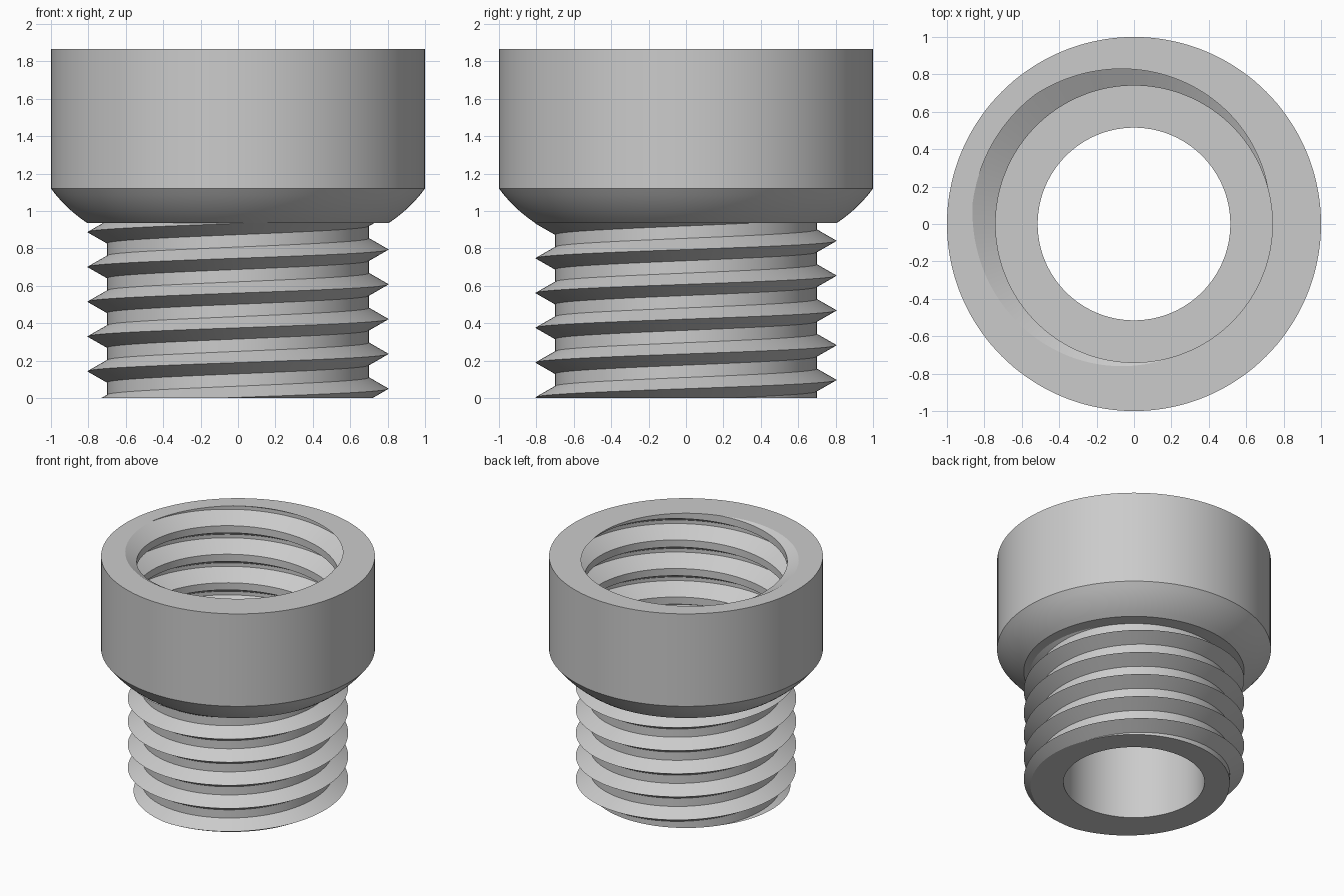
import bpy
import bmesh
import math

if "Cube" in bpy.data.objects:
    bpy.data.objects.remove(bpy.data.objects["Cube"], do_unlink=True)

SEGMENTS = 144
BORE = 0.515          # radius of the through hole
COLLAR = 0.935        # height of the underside of the head
SHOULDER = 1.12       # top of the chamfer, also the socket floor
TOP = 1.865

grey = bpy.data.materials.new("plain_grey")
grey.use_nodes = True
grey.diffuse_color = (0.6, 0.6, 0.6, 1)
grey.node_tree.nodes["Principled BSDF"].inputs["Base Color"].default_value = (0.6, 0.6, 0.6, 1)


def thread(angle, low, high, start, pitch, root, tip, flat, base):
    """Profile points (r, z) of a right-hand thread at one angle, cut at low and high.
    flat and base are half widths of the ridge at its tip and its root."""
    centre = start + pitch * angle / math.tau

    def radius(z):
        t = abs((z - centre + pitch / 2) % pitch - pitch / 2)
        s = min(max((t - flat) / (base - flat), 0), 1)
        return tip + (root - tip) * s

    points = [(radius(low), low)]
    first = math.floor((low - start) / pitch) - 2
    last = math.ceil((high - start) / pitch) + 2
    for turn in range(first, last):
        for offset in (-base, -flat, flat, base):
            z = min(max(centre + turn * pitch + offset, low), high)
            points.append((radius(z), z))
    return points + [(radius(high), high)]


def outer_thread(angle):
    return thread(angle, 0, COLLAR, start=0.05, pitch=0.186,
                  root=0.70, tip=0.805, flat=0, base=0.06)


def socket_thread(angle):
    pitch = 0.23
    return thread(angle, SHOULDER, TOP, start=TOP - pitch * 150 / 360, pitch=pitch,
                  root=0.74, tip=0.87, flat=pitch / 16, base=pitch * 3 / 8)


def stem_column(angle):
    return [(BORE, COLLAR), (BORE, 0)] + outer_thread(angle)


def chamfer(steps=6):
    # slightly bulged slope from the collar to the full head radius
    points = []
    for i in range(steps + 1):
        t = i / steps
        bulge = 0.034 * t * (1 - t)
        points.append((0.805 + 0.195 * t + bulge, COLLAR + (SHOULDER - COLLAR) * t - bulge))
    return points


def head_column(angle):
    return ([outer_thread(angle)[-1]] + chamfer() + [(1, TOP)]
            + socket_thread(angle)[::-1] + [(BORE, SHOULDER), (BORE, COLLAR)])


def sweep(name, column):
    """Sweep an angle-dependent profile once round the z axis."""
    bm = bmesh.new()
    rings = []
    for i in range(SEGMENTS + 1):
        a = math.tau * i / SEGMENTS
        rings.append([bm.verts.new((r * math.cos(a), r * math.sin(a), z))
                      for r, z in column(a)])
    for here, there in zip(rings, rings[1:]):
        for j in range(len(here) - 1):
            bm.faces.new((here[j], there[j], there[j + 1], here[j + 1]))
    # closes the seam and collapses the cut-off turns
    bmesh.ops.remove_doubles(bm, verts=bm.verts, dist=0.00005)
    mesh = bpy.data.meshes.new(name)
    bm.to_mesh(mesh)
    bm.free()
    mesh.materials.append(grey)
    obj = bpy.data.objects.new(name, mesh)
    bpy.context.collection.objects.link(obj)
    bpy.ops.object.select_all(action="DESELECT")
    obj.select_set(True)
    bpy.context.view_layer.objects.active = obj
    bpy.ops.object.shade_smooth_by_angle(angle=math.radians(25))
    return obj


# externally threaded stem, and the wider head with a threaded socket
sweep("threaded_stem", stem_column)
sweep("socket_head", head_column)
